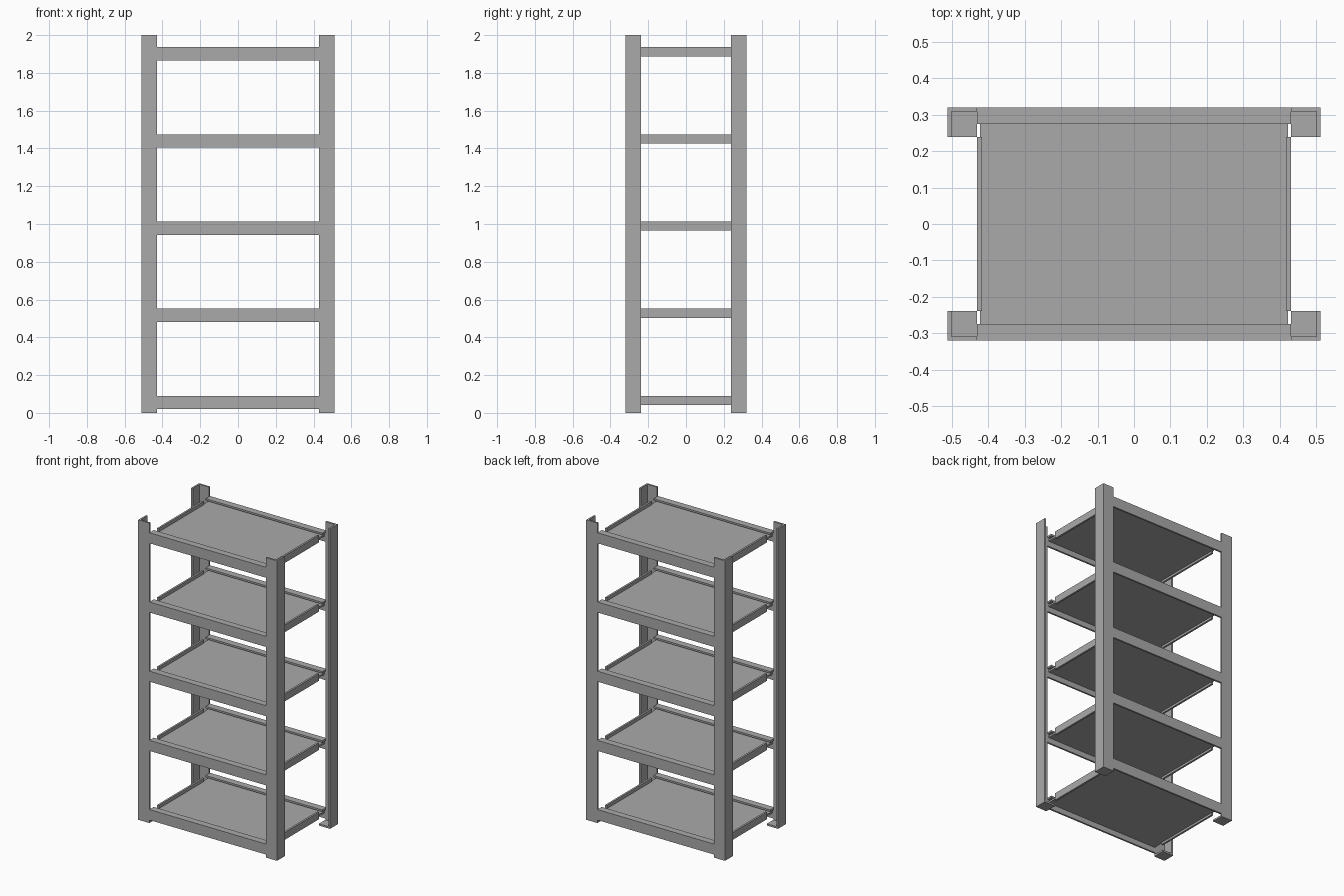
import bpy
import bmesh

cube = bpy.data.objects.get("Cube")
if cube:
    bpy.data.objects.remove(cube, do_unlink=True)

steel = bpy.data.materials.new("grey_steel")
steel.use_nodes = True
grey = (0.4, 0.4, 0.4, 1)
steel.diffuse_color = grey
steel.node_tree.nodes["Principled BSDF"].inputs["Base Color"].default_value = grey

W, D, H = 0.512, 0.32, 2.0      # half width, half depth, height
LEG, T = 0.082, 0.012           # post leg width, sheet thickness
RX, RY = W - LEG, D - LEG       # inner limits of the posts
SHELVES, FIRST, STEP = 5, 0.09, 0.4615


def prism(name, profile, place, start, end):
    """Solid between two copies of a profile; place maps (a, b, t) to a point."""
    bm = bmesh.new()
    near = [bm.verts.new(place(a, b, start)) for a, b in profile]
    far = [bm.verts.new(place(a, b, end)) for a, b in profile]
    bm.faces.new(near)
    bm.faces.new(far)
    for i in range(len(profile)):
        bm.faces.new((near[i - 1], near[i], far[i], far[i - 1]))
    bmesh.ops.recalc_face_normals(bm, faces=bm.faces)
    mesh = bpy.data.meshes.new(name)
    bm.to_mesh(mesh)
    bm.free()
    mesh.materials.append(steel)
    bpy.context.collection.objects.link(bpy.data.objects.new(name, mesh))


def box(name, x0, x1, y0, y1, z0, z1):
    rect = [(x0, y0), (x1, y0), (x1, y1), (x0, y1)]
    prism(name, rect, lambda a, b, t: (a, b, t), z0, z1)


def angle(w, h):
    """L profile with its outer corner at the origin."""
    return [(0, 0), (w, 0), (w, T), (T, T), (T, h), (0, h)]


# Angle posts with foot plates
for sx, side in ((-1, "right"), (1, "left")):
    for sy, end in ((-1, "front"), (1, "back")):
        prism(f"{end}_{side}_post", angle(LEG, LEG),
              lambda a, b, t: (sx * (W - a), sy * (D - b), t), 0, H)
        xs = sorted((sx * RX, sx * (W - T)))
        ys = sorted((sy * RY, sy * (D - T)))
        box(f"{end}_{side}_foot", *xs, *ys, 0, T)

# Shelves with long angle beams and short side rails
for i in range(SHELVES):
    top = FIRST + i * STEP
    n = i + 1
    box(f"shelf_{n}", -0.423, 0.423, T - D, D - T, top - 0.034, top - 0.022)
    for sy, end in ((-1, "front"), (1, "back")):
        prism(f"{end}_beam_{n}", angle(0.046, 0.07),
              lambda a, b, t: (t, sy * (D - a), top - b), -RX, RX)
    for sx, side in ((-1, "right"), (1, "left")):
        xs = sorted((sx * RX, sx * (RX - 0.013)))
        box(f"{side}_rail_{n}", *xs, -RY, RY, top - 0.048, top)
